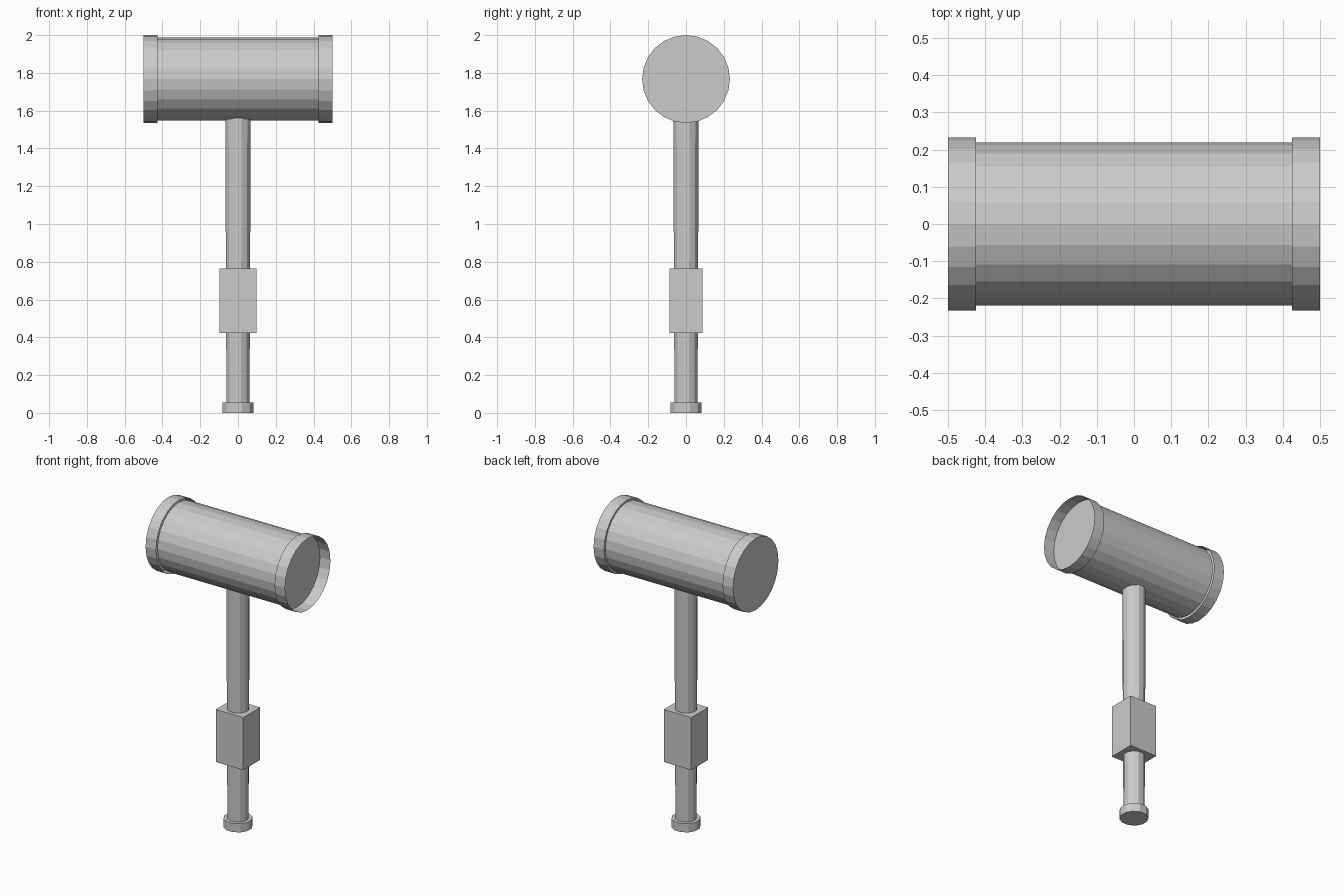
import bpy
import bmesh
from math import radians
from mathutils import Matrix

cube = bpy.data.objects.get("Cube")
if cube:
    bpy.data.objects.remove(cube, do_unlink=True)

GREY = (0.6, 0.6, 0.6, 1.0)
grey = bpy.data.materials.new("plain grey")
grey.use_nodes = True
grey.diffuse_color = GREY
grey.node_tree.nodes["Principled BSDF"].inputs["Base Color"].default_value = GREY

HEAD_Z = 1.7675
TO_X = Matrix.Rotation(radians(90), 4, "Y")


def add_object(name, bm):
    mesh = bpy.data.meshes.new(name)
    bm.to_mesh(mesh)
    bm.free()
    mesh.materials.append(grey)
    obj = bpy.data.objects.new(name, mesh)
    bpy.context.collection.objects.link(obj)
    return obj


def round_part(name, r_low, r_high, length, sides, matrix, open_end=False):
    """Faceted cylinder or cone; open_end removes the cap at its far end."""
    bm = bmesh.new()
    bmesh.ops.create_cone(bm, cap_ends=True, segments=sides,
                          radius1=r_low, radius2=r_high, depth=length)
    if open_end:
        far_cap = [f for f in bm.faces if f.normal.z > 0.9]
        bmesh.ops.delete(bm, geom=far_cap, context="FACES_ONLY")
    bmesh.ops.transform(bm, matrix=matrix, verts=bm.verts)
    return add_object(name, bm)


def upright(low, high, sides):
    """Centre an upright part between two heights, with a flat side in front."""
    return (Matrix.Translation((0, 0, (low + high) / 2))
            @ Matrix.Rotation(radians(180 / sides), 4, "Z"))


# Hammer head barrel
round_part("head_barrel", 0.219, 0.219, 0.85, 24,
           Matrix.Translation((0, 0, HEAD_Z)) @ TO_X)

# End bands: thin cups that both open towards +x
for name, x in (("right_band", -0.4625), ("left_band", 0.4625)):
    round_part(name, 0.2325, 0.2325, 0.075, 24,
               Matrix.Translation((x, 0, HEAD_Z)) @ TO_X, open_end=True)

# Tapered handle and its foot
round_part("handle", 0.063, 0.07, 1.58, 12, upright(0.02, 1.6, 12))
round_part("pommel", 0.086, 0.086, 0.056, 12, upright(0, 0.056, 12))

# Square grip block
bm = bmesh.new()
bmesh.ops.create_cube(bm, size=1)
bmesh.ops.scale(bm, vec=(0.197, 0.174, 0.34), verts=bm.verts)
bmesh.ops.translate(bm, vec=(0, 0, 0.594), verts=bm.verts)
add_object("grip_block", bm)
